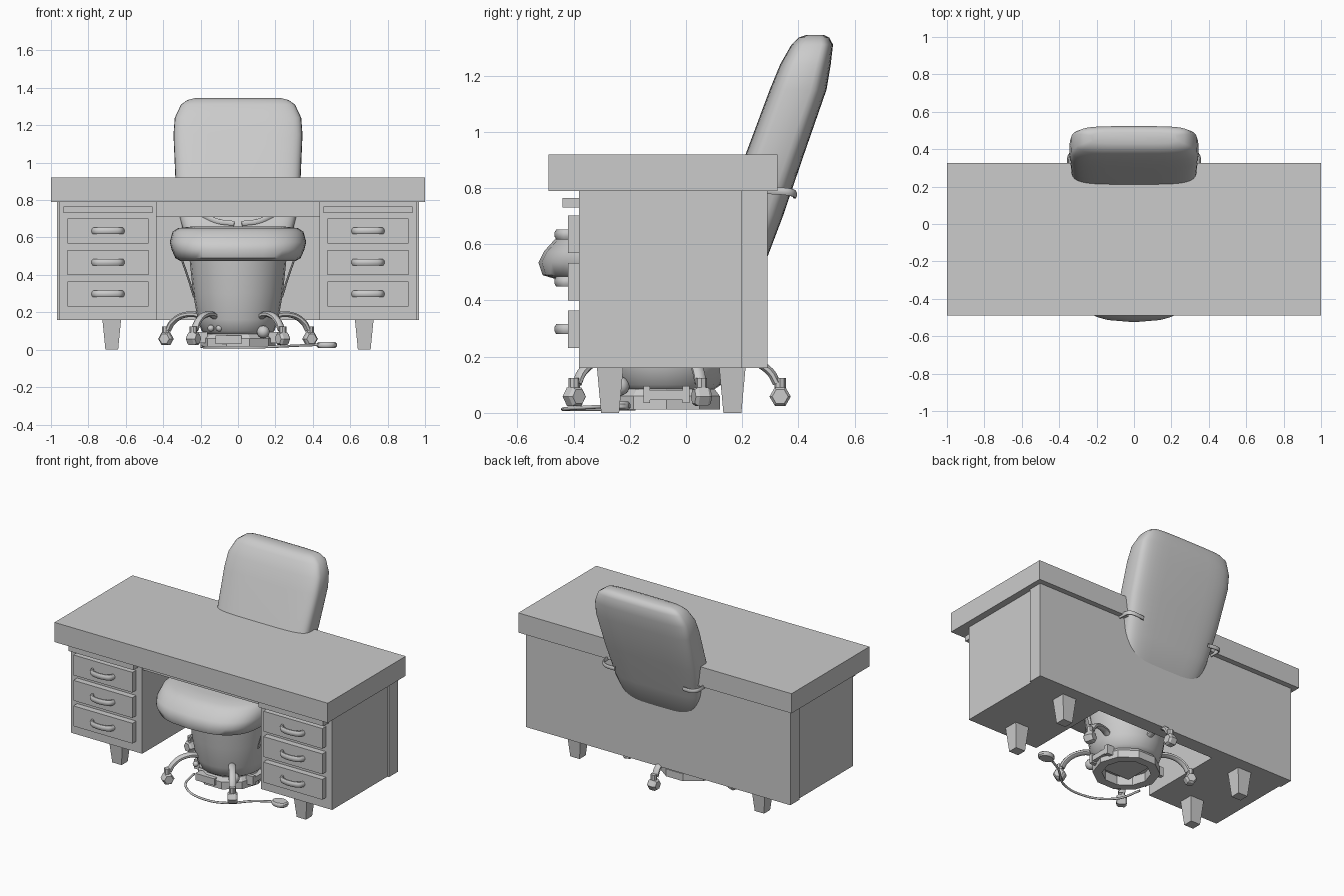
import bpy, bmesh, math
from mathutils import Vector

if "Cube" in bpy.data.objects:
    bpy.data.objects.remove(bpy.data.objects["Cube"])

def finish(name, bm, smooth=None):
    bmesh.ops.recalc_face_normals(bm, faces=bm.faces)
    me = bpy.data.meshes.new(name)
    bm.to_mesh(me)
    bm.free()
    ob = bpy.data.objects.new(name, me)
    bpy.context.collection.objects.link(ob)
    if smooth:
        bpy.ops.object.select_all(action='DESELECT')
        ob.select_set(True)
        bpy.context.view_layer.objects.active = ob
        bpy.ops.object.shade_smooth_by_angle(angle=math.radians(smooth))
    return ob

def loft(name, rings, smooth=None):
    """Skin a list of equal-length point rings and cap both ends."""
    bm = bmesh.new()
    rs = [[bm.verts.new(p) for p in r] for r in rings]
    n = len(rs[0])
    for a, b in zip(rs, rs[1:]):
        for i in range(n):
            bm.faces.new((a[i], a[(i + 1) % n], b[(i + 1) % n], b[i]))
    bm.faces.new(rs[0])
    bm.faces.new(rs[-1])
    return finish(name, bm, smooth)

def rect(x0, x1, y0, y1, z):
    return [(x0, y0, z), (x1, y0, z), (x1, y1, z), (x0, y1, z)]

def box(name, x0, x1, y0, y1, z0, z1):
    return loft(name, [rect(x0, x1, y0, y1, z0), rect(x0, x1, y0, y1, z1)])

def pad(name, sections, power, bow=0, n=40):
    """Cushion from rounded-rectangle sections (z, half width, y front, y back)."""
    rings = []
    for z, hx, y0, y1 in sections:
        ring = []
        for i in range(n):
            a = 2 * math.pi * i / n
            c, s = math.cos(a), math.sin(a)
            u = math.copysign(abs(c) ** (2 / power), c)
            v = math.copysign(abs(s) ** (2 / power), s)
            y = (y0 + y1) / 2 + v * (y1 - y0) / 2
            if v < 0:
                y += bow * u * u * -v
            ring.append((u * hx, y, z))
        rings.append(ring)
    return loft(name, rings, 50)

def circle(cx, cy, z, r, n):
    return [(cx + r * math.cos(2 * math.pi * i / n), cy + r * math.sin(2 * math.pi * i / n), z)
            for i in range(n)]

def tube(name, pts, w, h, n=8, up=Vector((0, 0, 1)), steps=4):
    """Sweep an oval section (w across, h along up) through a smoothed path."""
    p = [Vector(q) for q in pts]
    p = [2 * p[0] - p[1]] + p + [2 * p[-1] - p[-2]]
    path = []
    for a, b, c, d in zip(p, p[1:], p[2:], p[3:]):
        for k in range(steps):
            t = k / steps
            path.append(0.5 * (2 * b + (c - a) * t + (2 * a - 5 * b + 4 * c - d) * t * t
                               + (3 * b - a - 3 * c + d) * t ** 3))
    path.append(p[-2])
    rings = []
    for i, q in enumerate(path):
        t = (path[min(i + 1, len(path) - 1)] - path[max(i - 1, 0)]).normalized()
        side = t.cross(up).normalized()
        nrm = side.cross(t)
        rings.append([q + side * w * math.cos(2 * math.pi * (k + .5) / n)
                      + nrm * h * math.sin(2 * math.pi * (k + .5) / n) for k in range(n)])
    return loft(name, rings, 50)

# Desk top, back panel and kneehole apron
box("desk_top", -1, 1, -.49, .325, .79, .92)
box("back_panel", -.967, .967, .197, .29, .16, .79)
box("apron", -.435, .435, -.37, -.34, .71, .79)

# Pedestals with trays, drawers, bowed handles and tapered feet
for s, side in ((-1, "left"), (1, "right")):
    cx = s * .695
    box(side + "_pedestal", cx - .26, cx + .26, -.38, .2, .16, .79)
    box(side + "_pull_out_tray", cx - .237, cx + .237, -.44, -.375, .73, .765)
    for z in (.298, .467, .635):
        box(side + "_drawer", cx - .216, cx + .216, -.42, -.375, z - .067, z + .067)
        tube(side + "_handle", [(cx - .078, -.415, z), (cx - .06, -.445, z), (cx, -.457, z),
                                (cx + .06, -.445, z), (cx + .078, -.415, z)], .012, .019)
    for y in (-.27, .165):
        fx = s * .675
        loft(side + "_foot", [rect(fx - .034, fx + .034, y - .032, y + .032, 0),
                              rect(fx - .05, fx + .05, y - .047, y + .047, .162)])

# Chair cushions
pad("seat", [(.475, .31, -.46, .19), (.49, .335, -.51, .22), (.535, .355, -.525, .24),
             (.575, .365, -.505, .25), (.63, .35, -.455, .24), (.65, .32, -.41, .21),
             (.658, .25, -.33, .15)], 4, .06)
pad("backrest", [(.48, .22, .10, .22), (.55, .27, .09, .288), (.7, .31, .13, .345),
                 (.92, .335, .212, .42), (1.15, .345, .298, .5), (1.24, .338, .335, .515),
                 (1.31, .305, .375, .523), (1.335, .27, .40, .51), (1.345, .23, .43, .49)], 4.5)

# Rounded tub under the seat
cy = -.07
loft("tub", [circle(0, cy, z, r, 24) for z, r in
             ((.07, .15), (.10, .195), (.16, .215), (.3, .24), (.49, .26))], 50)

# Base ring and the fittings around it
bm = bmesh.new()
prof = [(.145, .012), (.2, .012), (.2, .06), (.18, .085), (.145, .085)]
n = 10
rs = [[bm.verts.new((r * math.cos(2 * math.pi * i / n), cy + r * math.sin(2 * math.pi * i / n), z))
       for r, z in prof] for i in range(n)]
for i in range(n):
    a, b = rs[i], rs[(i + 1) % n]
    for k in range(5):
        bm.faces.new((a[k], b[k], b[(k + 1) % 5], a[(k + 1) % 5]))
finish("base_ring", bm)
box("front_fitting", -.12, .02, -.275, -.22, .03, .075)
for s in (-1, 1):
    x = s * .19
    box("side_fitting", x - .022, x + .022, -.13, -.01, .045, .08)
    for y in (-.14, 0):
        box("side_lug", x - .026, x + .026, y - .012, y + .012, .035, .095)
for x, z, r in ((-.145, .115, .018), (-.1, .115, .018), (.135, .095, .034)):
    bm = bmesh.new()
    bmesh.ops.create_uvsphere(bm, u_segments=12, v_segments=8, radius=r)
    bmesh.ops.translate(bm, verts=bm.verts, vec=(x, -.235, z))
    finish("knob", bm, 50)

# Five curved legs with six-sided casters
for i in range(5):
    a = math.radians(90 + 72 * i)
    d = Vector((math.cos(a), math.sin(a), 0))
    o = Vector((0, cy, 0))
    tube("star_leg", [o + d * r + Vector((0, 0, z)) for r, z in
                      ((.19, .17), (.25, .19), (.32, .18), (.37, .145), (.393, .105))], .022, .016)
    c = o + d * .405
    loft("caster_stem", [circle(c.x, c.y, .085, .02, 8), circle(c.x, c.y, .125, .02, 8)])
    side = d.cross(Vector((0, 0, 1)))
    hexagon = [d * math.cos(k * math.pi / 3) * .038 + Vector((0, 0, math.sin(k * math.pi / 3) * .038))
               for k in range(6)]
    loft("caster", [[c + Vector((0, 0, .058)) + q * f + side * t for q in hexagon]
                    for t, f in ((-.03, .75), (-.018, 1), (.018, 1), (.03, .75))])

# Belts around the backrest and struts beneath the seat
for s in (-1, 1):
    tube("belt", [(s * .25, .385, .775), (s * .31, .388, .778), (s * .345, .37, .785),
                  (s * .352, .32, .79), (s * .34, .2, .79), (s * .24, .155, .75),
                  (s * .12, .12, .69), (s * .02, .11, .675)], .007, .014)
    tube("seat_strut", [(s * .30, -.12, .48), (s * .265, -.12, .38), (s * .235, -.12, .28)],
         .012, .006, up=Vector((1, 0, 0)))

# Foot pedal and its cable
tube("pedal_cable", [(-.195, -.18, .015), (-.16, -.32, .013), (-.05, -.415, .013), (.1, -.437, .013),
                     (.22, -.40, .017), (.32, -.31, .022), (.43, -.25, .026)], .007, .007)
loft("foot_pedal", [[(.475 + .055 * f * math.cos(k * math.pi / 6), -.24 + .042 * f * math.sin(k * math.pi / 6), z)
                     for k in range(12)] for z, f in ((.01, .85), (.018, 1), (.032, 1), (.04, .85))], 40)
# Rest the lowest parts on the floor
box("floor_plate", -.1, .1, cy - .1, cy + .1, .05, .075)
